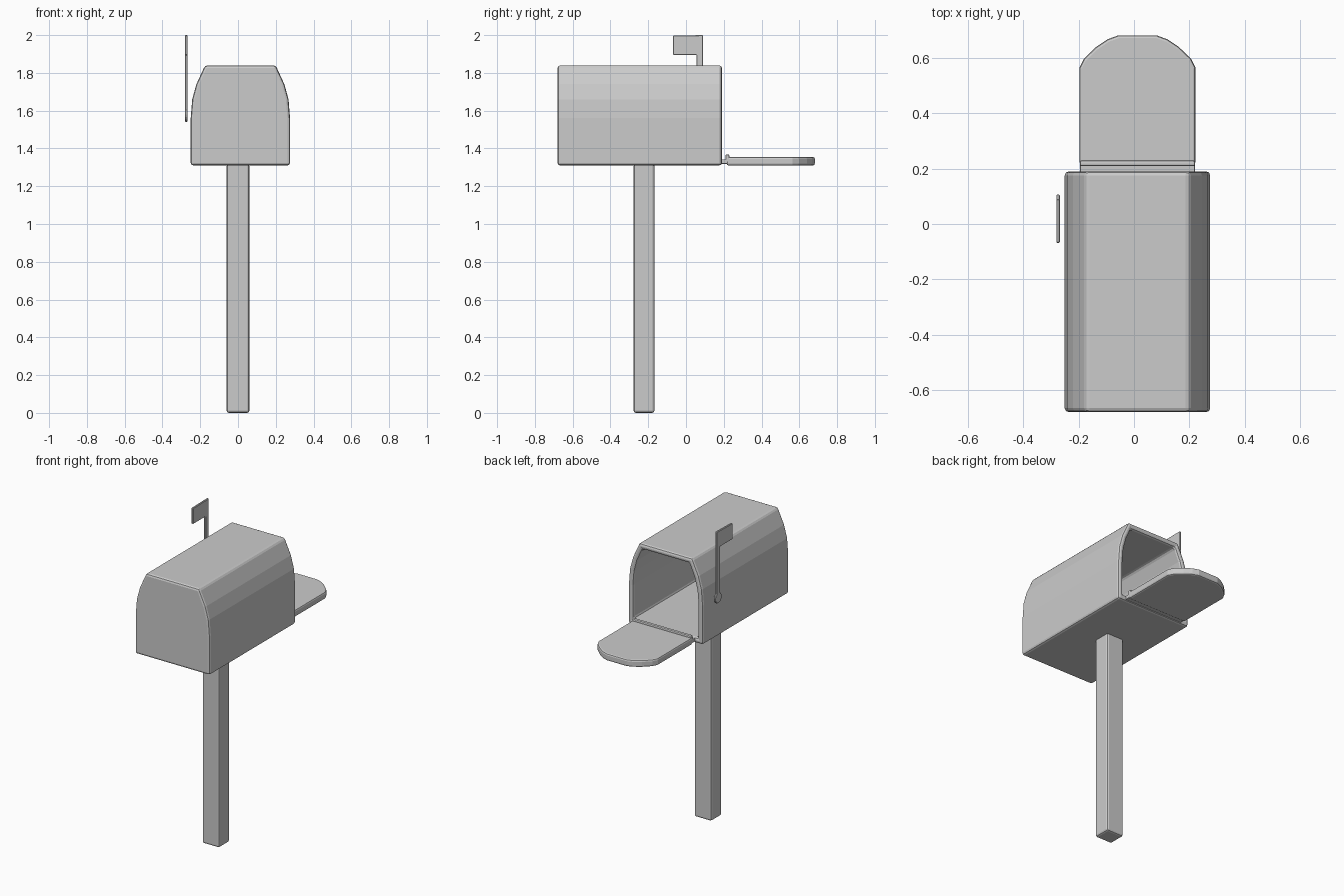
import bpy, bmesh, math

if "Cube" in bpy.data.objects:
    bpy.data.objects.remove(bpy.data.objects["Cube"])

CX = 0.0125  # centre line of the box and door


def finish(bm, name, bevel=0.0, segs=2, angle=40):
    bmesh.ops.recalc_face_normals(bm, faces=bm.faces)
    me = bpy.data.meshes.new(name)
    bm.to_mesh(me)
    bm.free()
    ob = bpy.data.objects.new(name, me)
    bpy.context.collection.objects.link(ob)
    if bevel:
        m = ob.modifiers.new("Bevel", 'BEVEL')
        m.width, m.segments = bevel, segs
        m.limit_method, m.angle_limit = 'ANGLE', math.radians(angle)
    return ob


def prism(name, pts, vec, bevel=0.0, segs=2, angle=40):
    """Extrude a closed 3D outline along vec."""
    bm = bmesh.new()
    f = bm.faces.new([bm.verts.new(p) for p in pts])
    ext = bmesh.ops.extrude_face_region(bm, geom=[f])["geom"]
    bmesh.ops.translate(bm, vec=vec, verts=[g for g in ext if isinstance(g, bmesh.types.BMVert)])
    return finish(bm, name, bevel, segs, angle)


def box(name, x0, x1, y0, y1, z0, z1, bevel=0.0):
    return prism(name, [(x0, y0, z0), (x1, y0, z0), (x1, y1, z0), (x0, y1, z0)],
                 (0, 0, z1 - z0), bevel)


def mirrored(half):
    return half + [(-a, b) for a, b in reversed(half)]


# Hollow box: outer and inner arched outlines joined at the open rim
outer = mirrored([(.263, 1.31), (.263, 1.56), (.255, 1.66), (.233, 1.74), (.187, 1.84)])
inner = mirrored([(.228, 1.345), (.228, 1.56), (.220, 1.65), (.200, 1.725), (.164, 1.805)])
bm = bmesh.new()
rings = [[bm.verts.new((CX + x, y, z)) for x, z in prof]
         for prof, y in ((outer, -.68), (outer, .19), (inner, .19), (inner, -.645))]
n = len(outer)
for a, b in zip(rings, rings[1:]):
    for i in range(n):
        j = (i + 1) % n
        bm.faces.new((a[i], a[j], b[j], b[i]))
bm.faces.new(rings[0])
bm.faces.new(rings[-1])
finish(bm, "mailbox_body", 0.014)

# Post
box("post", -.06, .06, -.277, -.167, 0, 1.318, 0.012)

# Open door with rounded end, hinge strip and lip
door = mirrored([(.21, .215), (.21, .565), (.194, .597), (.15, .64), (.108, .668), (.07, .682)])
prism("door", [(CX + x, y, 1.31) for x, y in door], (0, 0, .045), 0.01)
box("hinge", CX - .208, CX + .208, .175, .222, 1.318, 1.342, 0.004)
box("door_lip", CX - .208, CX + .208, .209, .229, 1.325, 1.368, 0.006)

# Signal flag: round pivot, stem and flag in one outline
arc = [(.073 + .034 * math.cos(t), 1.575 + .034 * math.sin(t))
       for t in (math.radians(120 + 300 * k / 12) for k in range(13))]
outline = arc + [(.09, 2.0), (-.068, 1.997), (-.068, 1.895), (.056, 1.895)]
prism("signal_flag", [(-.281, y, z) for y, z in outline], (.013, 0, 0), 0.003, 1, 60)
